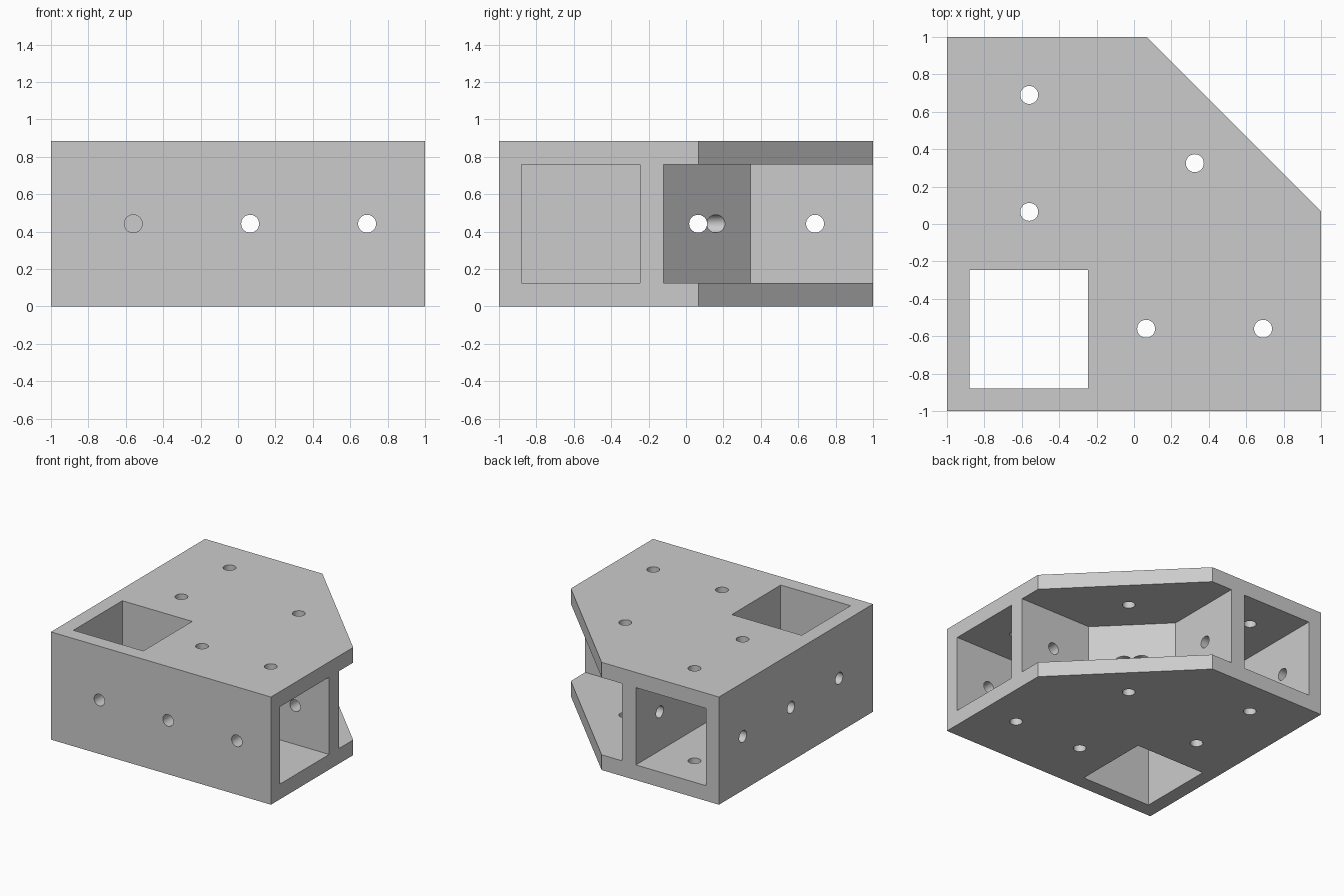
import bpy
import bmesh
import math
from mathutils import Matrix, Vector

if "Cube" in bpy.data.objects:
    bpy.data.objects.remove(bpy.data.objects["Cube"], do_unlink=True)

HEIGHT = 0.885
FLOOR, CEILING = 0.125, 0.76      # inside faces of the two plates
NEAR, FAR = -0.88, -0.245         # inside faces of the square channels
POCKET = -0.12                    # inner side of the dividing walls
MID = HEIGHT / 2
RADIUS = 0.048
ROW = (0.065, 0.69)               # bolt positions along each arm
AXIS = -0.56                      # centre line of each arm

grey = bpy.data.materials.new("plain grey")
grey.use_nodes = True
colour = (0.6, 0.6, 0.6, 1)
grey.diffuse_color = colour
grey.node_tree.nodes["Principled BSDF"].inputs["Base Color"].default_value = colour


def make_object(name, bm):
    bmesh.ops.recalc_face_normals(bm, faces=bm.faces)
    mesh = bpy.data.meshes.new(name)
    bm.to_mesh(mesh)
    bm.free()
    mesh.materials.append(grey)
    obj = bpy.data.objects.new(name, mesh)
    bpy.context.collection.objects.link(obj)
    return obj


def prism(name, outline, low, high):
    bm = bmesh.new()
    base = bm.faces.new([bm.verts.new((x, y, low)) for x, y in outline])
    top = bmesh.ops.extrude_face_region(bm, geom=[base])
    verts = [v for v in top["geom"] if isinstance(v, bmesh.types.BMVert)]
    bmesh.ops.translate(bm, verts=verts, vec=(0, 0, high - low))
    return make_object(name, bm)


def block(name, x0, x1, y0, y1, low, high):
    return prism(name, [(x0, y0), (x1, y0), (x1, y1), (x0, y1)], low, high)


def drill(name, start, end):
    start, end = Vector(start), Vector(end)
    turn = (end - start).to_track_quat("Z", "Y").to_matrix().to_4x4()
    bm = bmesh.new()
    bmesh.ops.create_cone(bm, cap_ends=True, segments=32, radius1=RADIUS,
                          radius2=RADIUS, depth=(end - start).length,
                          matrix=Matrix.Translation((start + end) / 2) @ turn)
    return make_object(name, bm)


# Corner body with one chamfered corner
bracket = prism("corner_bracket",
                [(-1, -1), (1, -1), (1, 0.067), (0.067, 1), (-1, 1)], 0, HEIGHT)

# Three square channels and the open pocket with a diagonal inner brace
cutters = [
    block("upright_channel", NEAR, FAR, NEAR, FAR, -1, 2),
    block("side_channel", POCKET, 2, NEAR, FAR, FLOOR, CEILING),
    block("back_channel", NEAR, FAR, POCKET, 2, FLOOR, CEILING),
    prism("pocket", [(0.345, POCKET), (2, POCKET), (2, 2),
                     (POCKET, 2), (POCKET, 0.345)], FLOOR, CEILING),
]

# Bolt holes through the plates
plate_spots = [(0.325, 0.325)]
for p in ROW:
    plate_spots += [(p, AXIS), (AXIS, p)]
for x, y in plate_spots:
    cutters.append(drill("plate_hole", (x, y, -1), (x, y, 2)))

# Bolt holes through the walls; those at the corner stop in the upright channel
for p, end in ((AXIS, AXIS), (ROW[0], 0.6), (ROW[1], 0.6)):
    cutters.append(drill("front_hole", (p, -2, MID), (p, end, MID)))
    cutters.append(drill("side_hole", (-2, p, MID), (end, p, MID)))

for cutter in cutters:
    cutter.hide_render = True
    cut = bracket.modifiers.new(cutter.name, "BOOLEAN")
    cut.operation = "DIFFERENCE"
    cut.solver = "EXACT"
    cut.object = cutter

# Bake the cuts and drop the cutters
graph = bpy.context.evaluated_depsgraph_get()
result = bpy.data.meshes.new_from_object(bracket.evaluated_get(graph))
bracket.modifiers.clear()
bracket.data = result
for cutter in cutters:
    bpy.data.objects.remove(cutter, do_unlink=True)

bpy.ops.object.select_all(action="DESELECT")
bracket.select_set(True)
bpy.context.view_layer.objects.active = bracket
bpy.ops.object.shade_smooth_by_angle(angle=math.radians(30))
